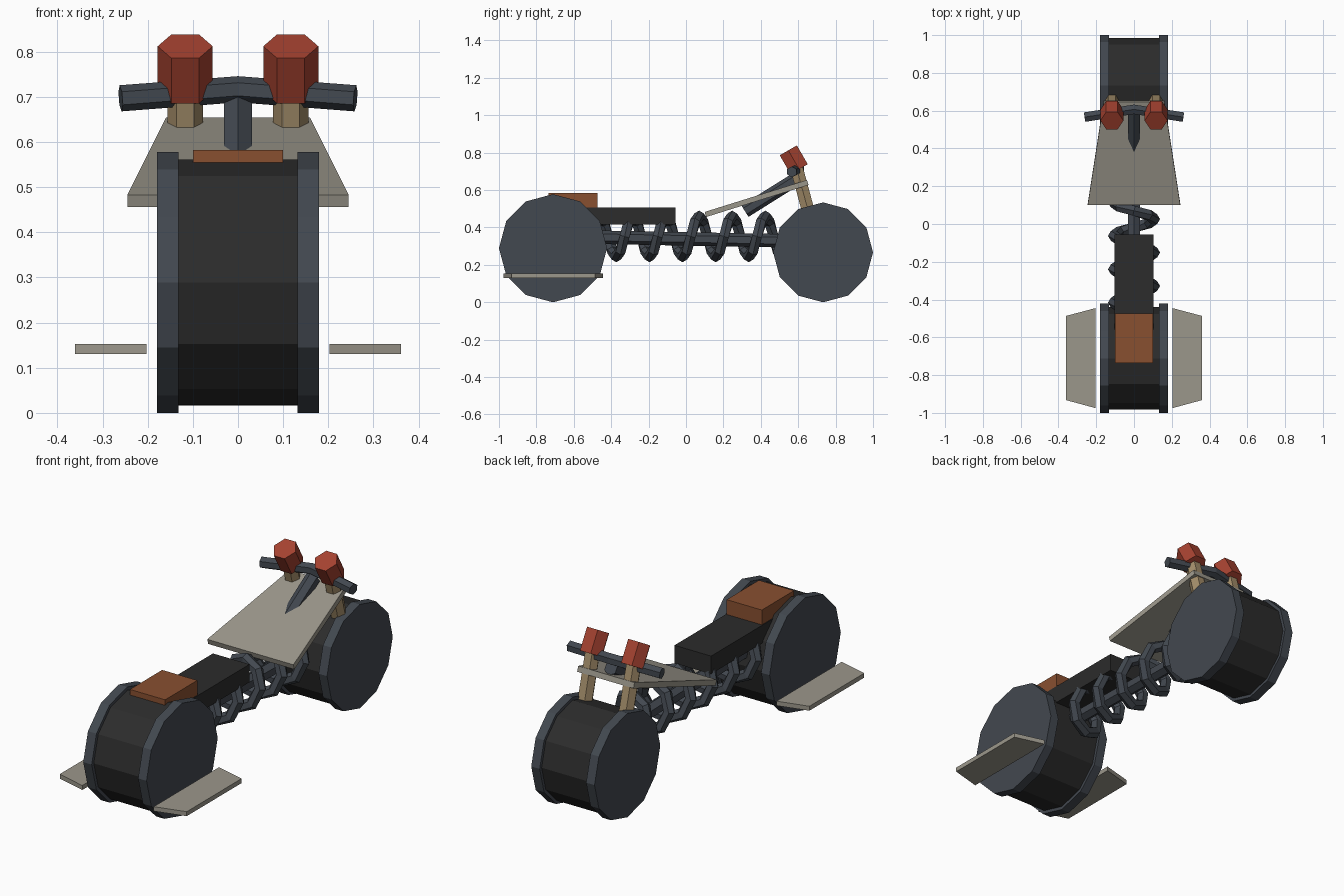
import bpy, bmesh, math
from mathutils import Vector as V

if "Cube" in bpy.data.objects:
    bpy.data.objects.remove(bpy.data.objects["Cube"])


def mat(name, rgb):
    m = bpy.data.materials.new(name)
    m.diffuse_color = (*rgb, 1)
    m.use_nodes = True
    m.node_tree.nodes["Principled BSDF"].inputs["Base Color"].default_value = m.diffuse_color
    return m


BLACK = mat("black", (0.025, 0.025, 0.025))
STEEL = mat("dark_steel", (0.055, 0.065, 0.08))
PLATE = mat("plate", (0.33, 0.31, 0.26))
TAN = mat("tan", (0.36, 0.26, 0.14))
RED = mat("red", (0.38, 0.055, 0.03))
BROWN = mat("brown", (0.25, 0.08, 0.03))


def finish(name, bm, material, mirror=False):
    bmesh.ops.recalc_face_normals(bm, faces=bm.faces)
    me = bpy.data.meshes.new(name)
    bm.to_mesh(me)
    bm.free()
    me.materials.append(material)
    ob = bpy.data.objects.new(name, me)
    bpy.context.collection.objects.link(ob)
    if mirror:
        ob.modifiers.new("mirror", 'MIRROR')
    return ob


def sweep(name, pts, r, n, ref, material, mirror=False):
    """n-sided tube along pts; ref(i) points at the first corner."""
    bm = bmesh.new()
    pts = [V(p) for p in pts]
    rings = []
    for i, p in enumerate(pts):
        t = (pts[min(i + 1, len(pts) - 1)] - pts[max(i - 1, 0)]).normalized()
        u = V(ref(i))
        u = (u - t * u.dot(t)).normalized()
        w = t.cross(u)
        angles = [2 * math.pi * k / n for k in range(n)]
        rings.append([bm.verts.new(p + r * (u * math.cos(a) + w * math.sin(a))) for a in angles])
    for a, b in zip(rings, rings[1:]):
        for k in range(n):
            bm.faces.new((a[k], a[(k + 1) % n], b[(k + 1) % n], b[k]))
    bm.faces.new(rings[0])
    bm.faces.new(rings[-1])
    return finish(name, bm, material, mirror)


def slab(name, outline, offset, material, mirror=False):
    """Flat outline extruded by an offset."""
    bm = bmesh.new()
    f = bm.faces.new([bm.verts.new(p) for p in outline])
    ext = bmesh.ops.extrude_face_region(bm, geom=[f], use_keep_orig=True)
    bmesh.ops.translate(bm, vec=offset, verts=[g for g in ext["geom"] if isinstance(g, bmesh.types.BMVert)])
    return finish(name, bm, material, mirror)


def box(name, lo, hi, material):
    (x0, y0, z0), (x1, y1, z1) = lo, hi
    return slab(name, [(x0, y0, z0), (x1, y0, z0), (x1, y1, z0), (x0, y1, z0)], (0, 0, z1 - z0), material)


up = lambda i: (0, 0, 1)
side = lambda i: (1, 0, 0)

# wheels: wide tread drum between two larger rim discs
for name, y, r, rt in (("large_wheel", -0.711, 0.289, 0.272), ("small_wheel", 0.733, 0.267, 0.251)):
    sweep(name + "_tread", [(-0.14, y, r), (0.14, y, r)], rt, 12, up, BLACK)
    sweep(name + "_rims", [(0.132, y, r), (0.18, y, r)], r, 12, up, STEEL, True)

# central rod with coil spring wound round it
sweep("frame_rod", [(0, -0.7, 0.352), (0, 0.73, 0.325)], 0.036, 6, up, STEEL)
PITCH, STEPS = 0.177, 8
phases = [2 * math.pi * i / STEPS for i in range(-20, 25)]
coil = [(0.108 * math.sin(a), 0.07 - PITCH * a / (2 * math.pi), 0.352 + 0.108 * math.cos(a)) for a in phases]
sweep("coil_spring", coil, 0.03, 6, lambda i: (math.sin(phases[i]), 0, math.cos(phases[i])), STEEL)

# seat beam and seat pad
box("seat_beam", (-0.104, -0.73, 0.415), (0.104, -0.055, 0.507), BLACK)
box("seat_pad", (-0.1, -0.735, 0.505), (0.1, -0.473, 0.583), BROWN)

# foot plates beside the large wheel
slab("foot_plates", [(0.203, -0.975, 0.13), (0.361, -0.932, 0.13), (0.361, -0.487, 0.13), (0.203, -0.445, 0.13)],
     (0, 0, 0.023), PLATE, True)

# sloping trapezoid fairing
slab("fairing", [(-0.245, 0.1, 0.483), (0.245, 0.1, 0.483), (0.16, 0.647, 0.654), (-0.16, 0.647, 0.654)],
     (0, 0.008, -0.027), PLATE)

# fork posts and hexagonal lamps
sweep("fork_posts", [(0.117, 0.702, 0.31), (0.117, 0.592, 0.715)], 0.039, 6, side, TAN, True)
axis = V((0, -0.5, 0.866)) * 0.058
centre = V((0.117, 0.576, 0.762))
sweep("lamps", [centre - axis, centre + axis], 0.061, 6, side, RED, True)

# handlebar and steering stem
sweep("handlebar", [(-0.26, 0.566, 0.697), (0, 0.607, 0.717), (0.26, 0.566, 0.697)], 0.029, 6, up, STEEL)
sweep("steering_stem", [(0, 0.315, 0.487), (0, 0.61, 0.672)], 0.036, 6, up, STEEL)
